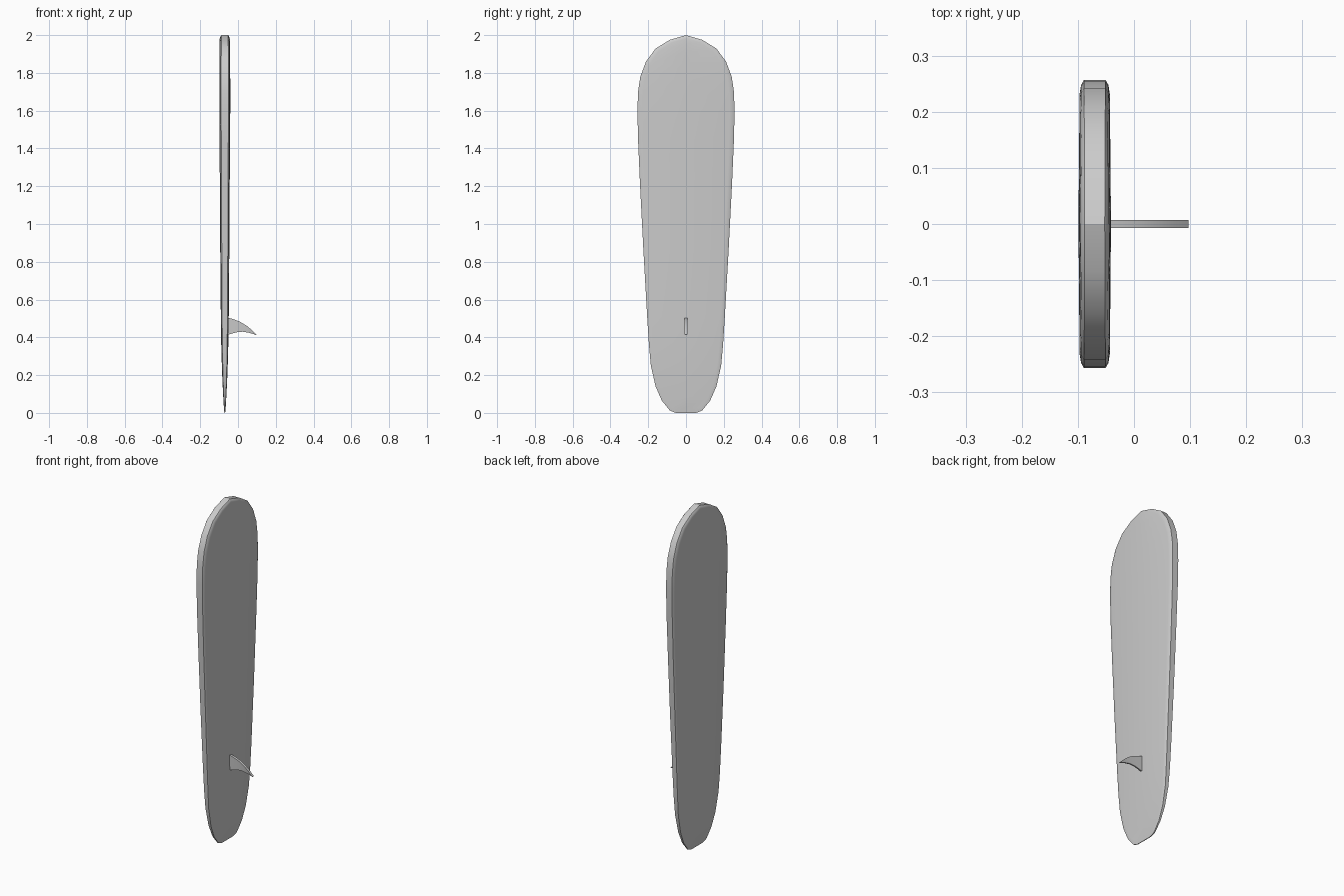
import bpy, bmesh

if "Cube" in bpy.data.objects:
    bpy.data.objects.remove(bpy.data.objects["Cube"])

CX = -0.07  # middle plane of the board


def finish(name, bm):
    bmesh.ops.remove_doubles(bm, verts=bm.verts, dist=0.0005)
    bmesh.ops.recalc_face_normals(bm, faces=bm.faces)
    me = bpy.data.meshes.new(name)
    bm.to_mesh(me)
    bm.free()
    ob = bpy.data.objects.new(name, me)
    bpy.context.collection.objects.link(ob)
    bpy.ops.object.select_all(action='DESELECT')
    ob.select_set(True)
    bpy.context.view_layer.objects.active = ob
    bpy.ops.object.shade_smooth_by_angle(angle=0.52)


# Board: stations of (height, half width, half thickness), tail to nose
stations = [(0.0, 0.055, 0.003), (0.012, 0.085, 0.005), (0.065, 0.128, 0.008),
            (0.14, 0.161, 0.012), (0.25, 0.186, 0.016), (0.36, 0.196, 0.019),
            (0.5, 0.205, 0.021), (0.85, 0.225, 0.024), (1.2, 0.243, 0.026),
            (1.45, 0.254, 0.028), (1.6, 0.257, 0.029), (1.7, 0.254, 0.029),
            (1.78, 0.242, 0.029), (1.86, 0.212, 0.0285), (1.93, 0.16, 0.028),
            (1.975, 0.085, 0.0275), (2.0, 0.0, 0.027)]
# Rail profile: (inset, fraction of thickness), deck centre to rail
rail = [(0.025, 0.93), (0.009, 0.84), (0.0, 0.66)]

bm = bmesh.new()
rows = []
for z, w, t in stations:
    half = [(0.0, 0.032, 1.0)] + [(1.0, i, f) for i, f in rail]
    pts = []
    for side, order in ((1, half), (-1, half[::-1])):
        for k, i, f in order:
            pts.append((CX + side * t * f, k * w * (1 - i / 0.25),
                        1 + (z - 1) * (1 - i * 0.6)))
    # mirror the half section across the centre line
    pts += [(x, -y, zz) for x, y, zz in pts[-2:0:-1]]
    rows.append([bm.verts.new(p) for p in pts])
n = len(rows[0])
for a, b in zip(rows, rows[1:]):
    for j in range(n):
        k = (j + 1) % n
        bm.faces.new((a[j], a[k], b[k], b[j]))
# Close tail and nose with strips between the two halves
for row in (rows[0], rows[-1]):
    m = n // 2
    for j in range(m):
        ids = [j, j + 1, (n - j - 1) % n, (n - j) % n]
        bm.faces.new([row[i] for i in dict.fromkeys(ids)])
bmesh.ops.dissolve_degenerate(bm, dist=0.0005, edges=bm.edges)
finish("board", bm)

# Fin: swept blade, thicker on its leading edge
lead = [(-0.06, 0.505), (-0.03, 0.498), (0.01, 0.483), (0.045, 0.462),
        (0.072, 0.44), (0.097, 0.415)]
trail = [(-0.06, 0.412), (-0.035, 0.419), (-0.005, 0.427), (0.025, 0.43),
         (0.06, 0.424), (0.097, 0.412)]
bm = bmesh.new()
rows = []
for (xl, zl), (xt, zt) in zip(lead, trail):
    rows.append([bm.verts.new(p) for p in
                 ((xl, 0.007, zl), (xt, 0.004, zt),
                  (xt, -0.004, zt), (xl, -0.007, zl))])
for a, b in zip(rows, rows[1:]):
    for j in range(4):
        k = (j + 1) % 4
        bm.faces.new((a[j], a[k], b[k], b[j]))
bm.faces.new(rows[0])
bm.faces.new(rows[-1])
finish("fin", bm)
